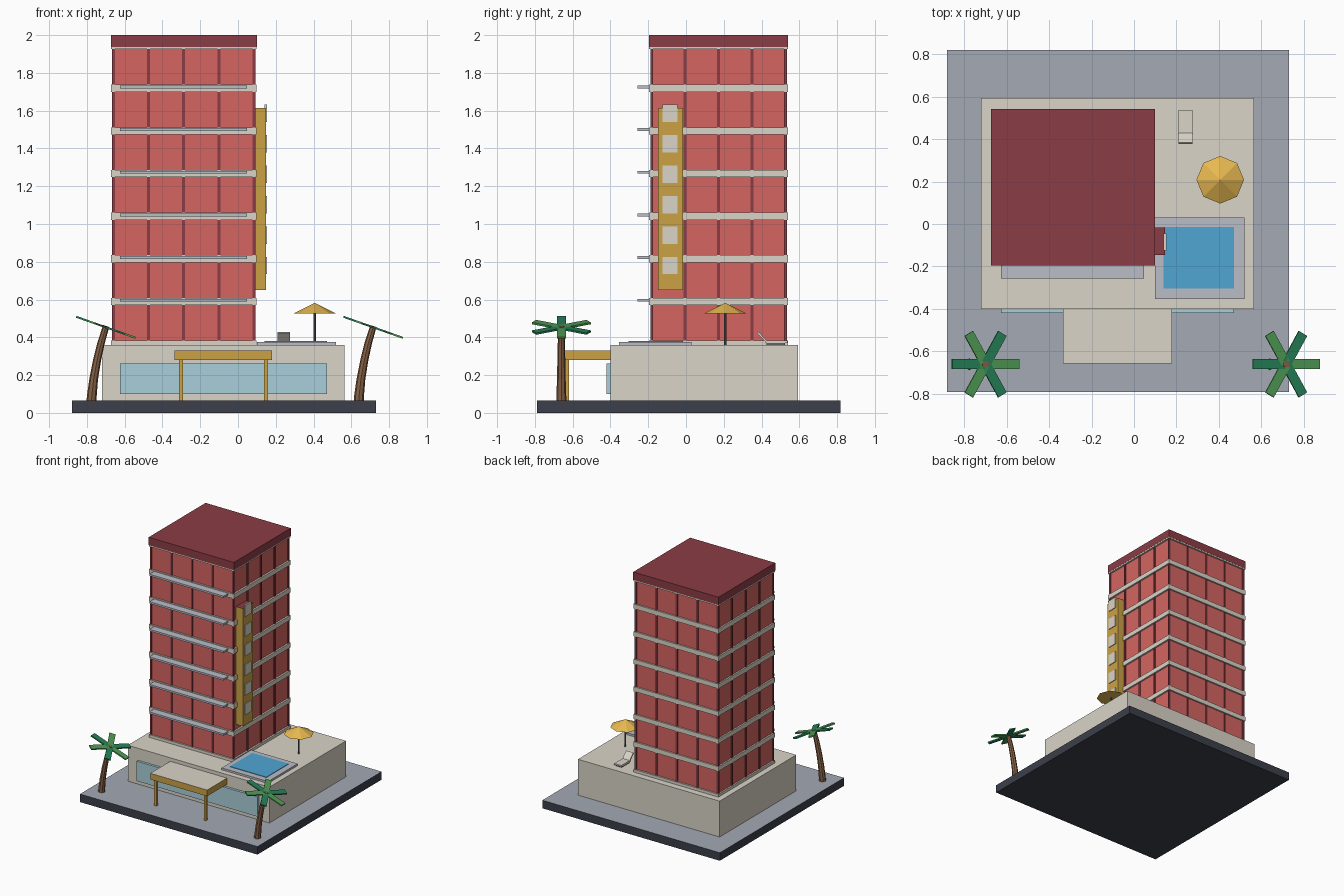
import bpy, bmesh, math
from mathutils import Matrix, Vector

if "Cube" in bpy.data.objects:
    bpy.data.objects.remove(bpy.data.objects["Cube"])

def mat(name, r, g, b):
    m = bpy.data.materials.new(name)
    m.diffuse_color = (r, g, b, 1)
    m.use_nodes = True
    m.node_tree.nodes["Principled BSDF"].inputs["Base Color"].default_value = m.diffuse_color
    return m

RED = mat("red_wall", .66, .13, .12)
MAROON = mat("maroon", .26, .045, .06)
CREAM = mat("cream", .70, .66, .58)
GOLD = mat("gold", .60, .36, .06)
YELLOW = mat("umbrella_yellow", .80, .48, .08)
DARK = mat("dark_slate", .045, .05, .07)
PAVE = mat("paving", .37, .40, .46)
STONE = mat("light_stone", .50, .51, .57)
GLASS = mat("glass", .40, .62, .70)
WATER = mat("water", .08, .38, .65)
METAL = mat("metal", .12, .12, .13)
BARK = mat("bark", .24, .12, .06)
LEAF = [mat("leaf_light", .08, .33, .09), mat("leaf_dark", .02, .22, .10)]

def finish(name, bm, *mats):
    bmesh.ops.recalc_face_normals(bm, faces=bm.faces[:])
    me = bpy.data.meshes.new(name)
    bm.to_mesh(me)
    bm.free()
    for m in mats:
        me.materials.append(m)
    ob = bpy.data.objects.new(name, me)
    bpy.context.collection.objects.link(ob)
    return ob

def box(name, x, y, z, m, top=None):
    """Box from (min, max) ranges, optionally with another material on top."""
    bm = bmesh.new()
    size = [r[1] - r[0] for r in (x, y, z)]
    mid = [(r[0] + r[1]) / 2 for r in (x, y, z)]
    bmesh.ops.create_cube(bm, size=1, matrix=Matrix.Translation(mid) @ Matrix.Diagonal((*size, 1)))
    bm.normal_update()
    if top:
        for f in bm.faces:
            f.material_index = int(f.normal.z > .9)
    return finish(name, bm, *([m, top] if top else [m]))

def cone(name, c, z0, z1, r0, r1, n, m):
    bm = bmesh.new()
    bmesh.ops.create_cone(bm, cap_ends=True, segments=n, radius1=r0, radius2=r1, depth=z1 - z0,
                          matrix=Matrix.Translation((*c, (z0 + z1) / 2)))
    return finish(name, bm, m)

# Ground slab and podium
box("ground_slab", (-.88, .73), (-.79, .818), (0, .066), DARK, PAVE)
box("podium", (-.72, .565), (-.40, .593), (.06, .36), CREAM)
box("lobby_window", (-.625, .47), (-.42, -.39), (.10, .262), GLASS)

# Entrance canopy
box("entrance_canopy", (-.335, .18), (-.657, -.39), (.28, .331), GOLD, CREAM)
for px in (-.302, .148):
    box("canopy_post", (px - .01, px + .01), (-.64, -.62), (.06, .285), GOLD)

# Tower with floor bands, balconies and mullions
X0, X1, Y0, Y1 = -.66, .085, -.182, .527
box("tower_walls", (X0, X1), (Y0, Y1), (.35, 1.95), RED)
for i in range(8):
    z = .364 + i * .2258
    box("floor_band", (-.672, .099), (-.195, .54), (z - .019, z + .019), CREAM)
    if 0 < i < 7:
        box("balcony", (-.625, .048), (-.256, -.19), (z - .001, z + .014), STONE)
for i in range(5):
    mx = X0 + (X1 - X0) * i / 4
    my = Y0 + (Y1 - Y0) * i / 4
    for wy in (Y0, Y1):
        box("mullion", (mx - .008, mx + .008), (wy - .007, wy + .007), (.36, 1.94), MAROON)
    if 0 < i < 4:
        for wx in (X0, X1):
            box("mullion", (wx - .007, wx + .007), (my - .008, my + .008), (.36, 1.94), MAROON)
box("roof", (-.673, .10), (-.196, .541), (1.936, 2), MAROON)

# Vertical sign with blank panels
box("sign_board", (.08, .147), (-.147, -.017), (.65, 1.615), GOLD, MAROON)
for i in range(6):
    z = .78 + i * .1612
    box("sign_panel", (.14, .153), (-.125, -.044), (z - .046, z + .046), CREAM)

# Rooftop pool
box("pool_surround", (.10, .52), (-.354, .03), (.35, .376), STONE)
box("pool_water", (.14, .47), (-.304, -.015), (.36, .38), WATER)

# Umbrella
U = (.406, .208)
cone("umbrella_pole", U, .35, .56, .006, .006, 8, METAL)
cone("umbrella_canopy", U, .526, .583, .112, 0, 8, YELLOW)

# Sun lounger
box("lounger_base", (.215, .272), (.425, .525), (.355, .372), METAL)
box("lounger_seat", (.21, .275), (.42, .537), (.37, .382), CREAM)
back = box("lounger_back", (-.0325, .0325), (-.068, 0), (-.005, .005), CREAM)
back.location = (.2425, .427, .377)
back.rotation_euler.x = math.radians(-46)

# Palms: leaning trunk and a tilted ring of flat fronds
TRUNK = [(0, .003, .028), (.004, .09, .026), (.014, .18, .023),
         (.032, .28, .021), (.053, .37, .019), (.08, .46, .016)]

def palm(name, bx, y):
    bm = bmesh.new()
    n, rings = 8, []
    for dx, z, r in TRUNK:
        tilt = -math.tan(dx * 4)
        rings.append([bm.verts.new((bx + dx + r * math.cos(a), y + r * math.sin(a),
                                    z + tilt * r * math.cos(a) if dx else z))
                      for a in [k * math.tau / n for k in range(n)]])
    for lo, hi in zip(rings, rings[1:]):
        for k in range(n):
            bm.faces.new((lo[k], lo[(k + 1) % n], hi[(k + 1) % n], hi[k]))
    bm.faces.new(rings[0])
    bm.faces.new(rings[-1])
    finish(name + "_trunk", bm, BARK)
    lean = Matrix.Translation((bx + .079, y, .453)) @ Matrix.Rotation(math.radians(19.5), 4, 'Y')
    for k in range(6):
        f = box(name + "_frond", (0.005, .167), (-.0235, .0235), (-.005, .005), LEAF[k % 2])
        f.matrix_world = lean @ Matrix.Rotation(k * math.tau / 6, 4, 'Z')

palm("left_palm", -.778, -.66)
palm("right_palm", .637, -.66)
